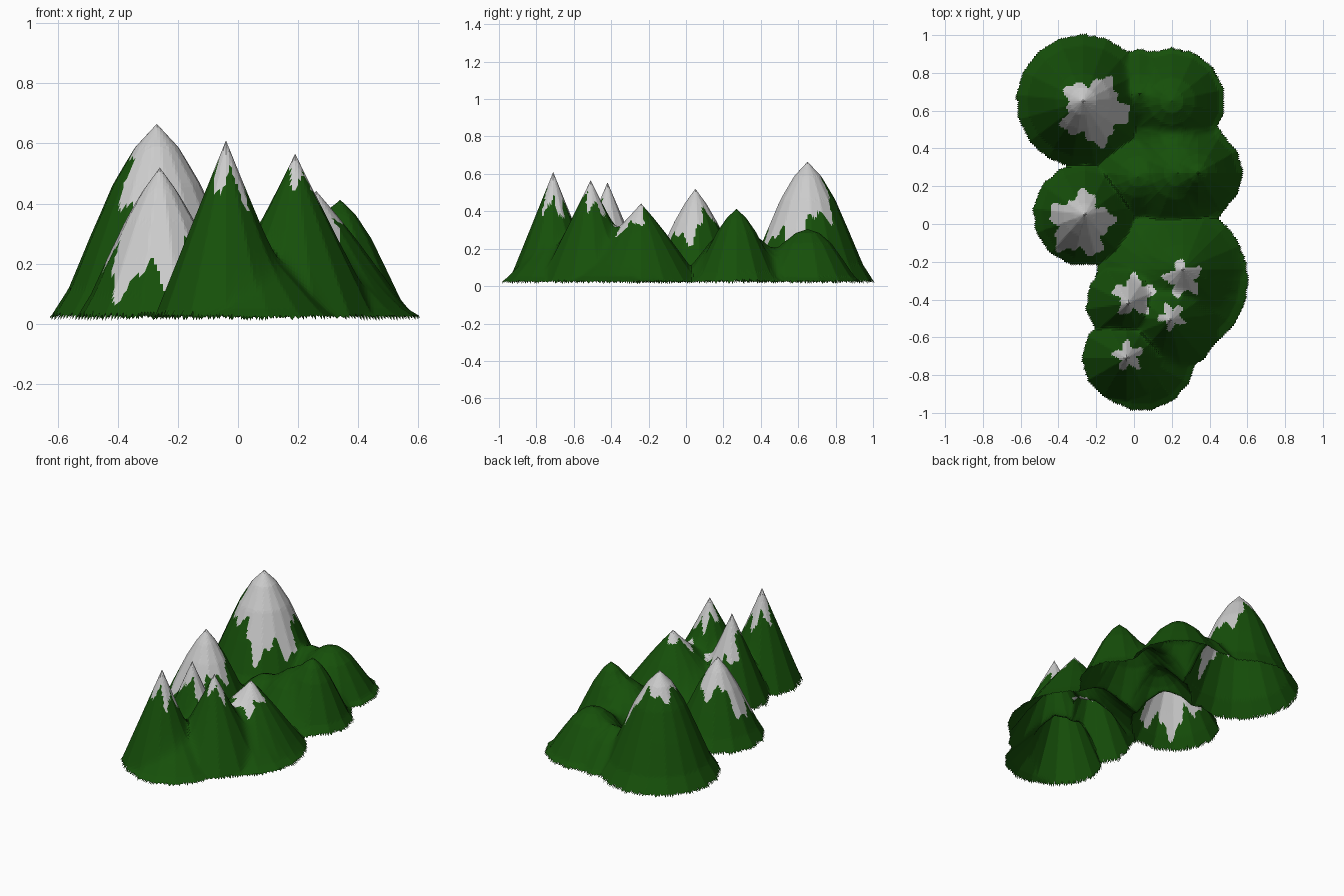
import bpy, bmesh, math, random

if "Cube" in bpy.data.objects:
    bpy.data.objects.remove(bpy.data.objects["Cube"])

random.seed(4)
STEP = 0.01
FLOOR = 0.025
RINGS = 5
BLEND = 7   # lower values fill the valleys more

# Hills: centre x, y, base radius, height, roundness (0 = straight cone)
HILLS = [
    (-.27, .65, .365, .665, .5),   # tall north-west mountain
    (-.26, .05, .285, .52, .3),    # west mountain
    (-.04, -.71, .24, .61, 0),     # sharp south peak
    (.04, -.70, .315, .27, .3),    # its skirt
    (.19, -.51, .28, .565, 0),     # massif peaks
    (-.03, -.42, .23, .555, 0),
    (.26, -.24, .34, .44, .1),
    (.20, -.30, .445, .30, .5),    # massif skirt
    (.34, .27, .25, .41, .5),      # east hill
    (.23, .27, .35, .32, .7),      # its ridge
    (.02, .25, .27, .23, .7),
    (.20, .46, .29, .20, .8),      # saddle between the eastern hills
    (.20, .65, .31, .305, .8),     # low north-east hill
    (.03, .69, .26, .25, .5),
]

# Snow patches: centre x, y, radius
SNOW = [(-.21, .60, .165), (-.28, .00, .155), (-.03, -.70, .065),
        (.00, -.38, .095), (.26, -.29, .085), (.20, -.49, .058)]


def profile(t, k):
    """Slope from 1 at the summit to 0 at the rim."""
    return k * (1 + math.cos(math.pi * t ** 1.3)) / 2 + (1 - k) * (1 - t)


def hill_height(x, y, hill):
    """Height of one hill made of flat facets in straight rings."""
    cx, cy, radius, top, k = hill
    dx, dy = x - cx, y - cy
    sector = 2 * math.pi / (10 + round(40 * max(0, radius - .2)))
    a = (math.atan2(dy, dx) - math.pi / 2) % sector - sector / 2
    t = math.hypot(dx, dy) * math.cos(a) / math.cos(sector / 4) / radius
    if t >= 1:
        return 0
    ring = int(t * RINGS)
    lo, hi = profile(ring / RINGS, k), profile((ring + 1) / RINGS, k)
    return top * (lo + (hi - lo) * (t * RINGS - ring))


def height(x, y):
    """Soft maximum of all hills."""
    hs = [hill_height(x, y, hill) for hill in HILLS]
    return sum(h ** BLEND for h in hs) ** (1 / BLEND)


def is_snow(x, y):
    for cx, cy, r in SNOW:
        a = math.atan2(y - cy, x - cx)
        jag = .035 / (r + .04)
        edge = r * (1 + jag * math.sin(5 * a + cx * 20) + .08 * math.sin(13 * a))
        if math.hypot(x - cx, y - cy) < edge:
            return True
    return False


# Sample the height grid, with a ragged rim just above the ground
NX, NY = 64, 102
grid = {}
for i in range(-NX, NX + 1):
    for j in range(-NY, NY + 1):
        x, y = i * STEP, j * STEP
        h = height(x, y)
        inside = h > FLOOR
        grid[i, j] = (x, y, h if inside else random.uniform(.01, FLOOR), inside)


def build(name, snow, color=None):
    """Make an open shell from the grid cells that are (or are not) snow."""
    bm = bmesh.new()
    verts = {}

    def vert(key):
        if key not in verts:
            verts[key] = bm.verts.new(grid[key][:3])
        return verts[key]

    for i in range(-NX, NX):
        for j in range(-NY, NY):
            quad = [(i, j), (i + 1, j), (i + 1, j + 1), (i, j + 1)]
            for tri in (quad[:3], [quad[0], quad[2], quad[3]]):
                if sum(grid[k][3] for k in tri) < 2:
                    continue
                mx = sum(grid[k][0] for k in tri) / 3
                my = sum(grid[k][1] for k in tri) / 3
                if is_snow(mx, my) == snow:
                    bm.faces.new([vert(k) for k in tri])
    mesh = bpy.data.meshes.new(name)
    bm.to_mesh(mesh)
    bm.free()
    obj = bpy.data.objects.new(name, mesh)
    bpy.context.collection.objects.link(obj)
    if color:
        mat = bpy.data.materials.new(name)
        mat.diffuse_color = color
        mat.use_nodes = True
        mat.node_tree.nodes["Principled BSDF"].inputs["Base Color"].default_value = mat.diffuse_color
        mesh.materials.append(mat)
    return obj


# Green slopes and grey summit caps
build("green_slopes", False, (.008, .08, .003, 1))
build("snow_caps", True)
